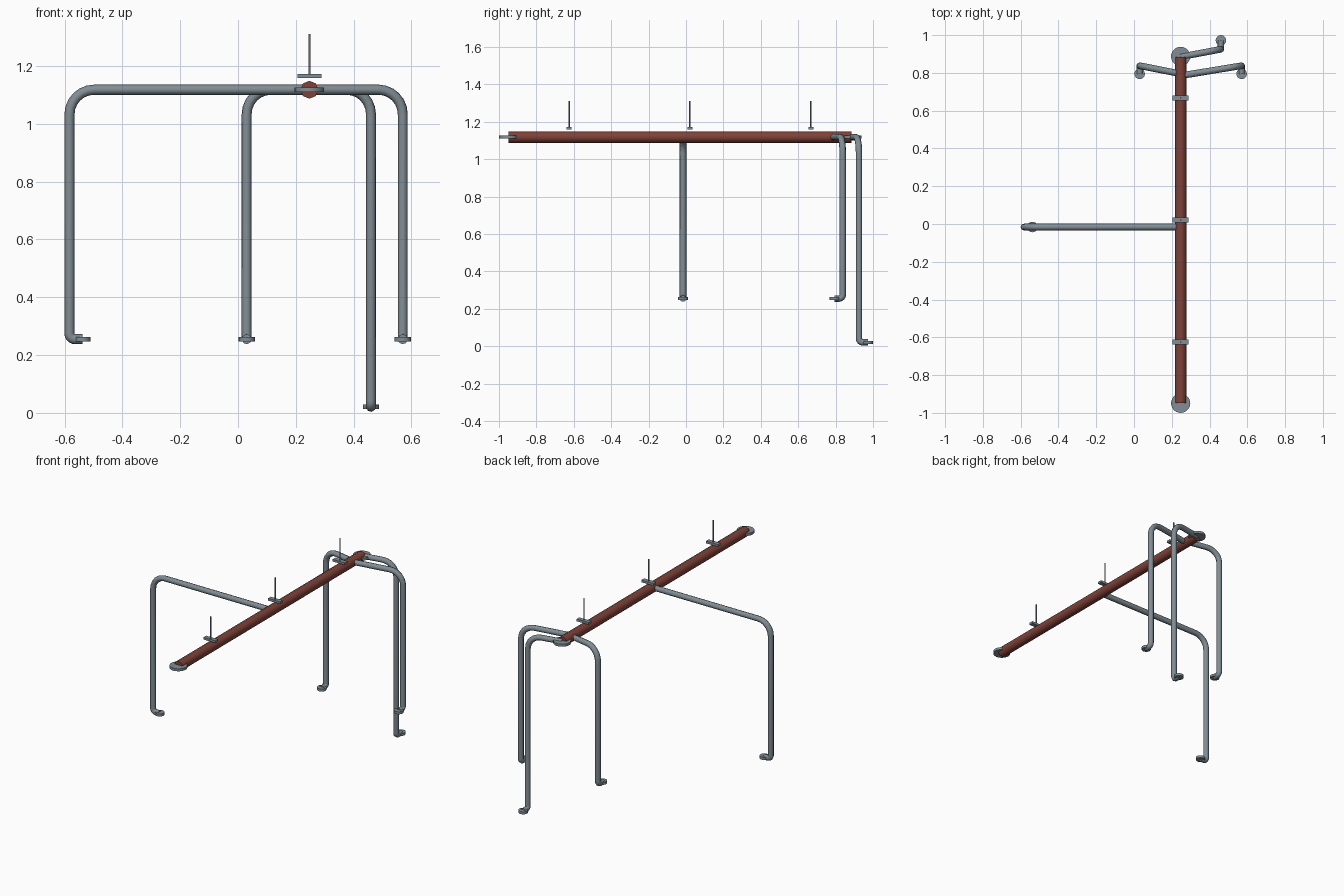
import bpy, math
from mathutils import Vector

if "Cube" in bpy.data.objects:
    bpy.data.objects.remove(bpy.data.objects["Cube"])


def material(name, rgb):
    m = bpy.data.materials.new(name)
    m.diffuse_color = (*rgb, 1)
    m.use_nodes = True
    m.node_tree.nodes["Principled BSDF"].inputs["Base Color"].default_value = m.diffuse_color
    return m


STEEL = material("grey steel", (0.22, 0.27, 0.30))
RUST = material("red brown paint", (0.21, 0.055, 0.04))
Z = 1.118      # height of the pipe centre lines
MAIN_X = 0.247


def finish(name, mat):
    ob = bpy.context.object
    ob.name = name
    ob.data.materials.append(mat)
    bpy.ops.object.shade_smooth_by_angle(angle=math.radians(50))
    return ob


def fillet(corners, radii, steps=6):
    """Replace each inner corner by an arc of the given radius."""
    pts = [Vector(c) for c in corners]
    out = [pts[0]]
    for i, r in enumerate(radii, 1):
        a = (pts[i - 1] - pts[i]).normalized()
        b = (pts[i + 1] - pts[i]).normalized()
        half = a.angle(b) / 2
        centre = pts[i] + (a + b).normalized() * (r / math.sin(half))
        t = r / math.tan(half)
        u, v = pts[i] + a * t - centre, pts[i] + b * t - centre
        for k in range(steps + 1):
            out.append(centre + u.normalized().slerp(v.normalized(), k / steps) * r)
    return out + [pts[-1]]


def pipe(name, pts, radius, mat):
    cu = bpy.data.curves.new(name, 'CURVE')
    cu.dimensions = '3D'
    cu.bevel_depth = radius
    cu.bevel_resolution = 2
    cu.use_fill_caps = True
    sp = cu.splines.new('POLY')
    sp.points.add(len(pts) - 1)
    for p, co in zip(sp.points, pts):
        p.co = (*co, 1)
    ob = bpy.data.objects.new(name, cu)
    bpy.context.collection.objects.link(ob)
    bpy.ops.object.select_all(action='DESELECT')
    ob.select_set(True)
    bpy.context.view_layer.objects.active = ob
    bpy.ops.object.convert(target='MESH')
    finish(name, mat)


def disc(name, loc, radius, depth, mat=STEEL, sides=16):
    bpy.ops.mesh.primitive_cylinder_add(vertices=sides, radius=radius, depth=depth, location=loc)
    finish(name, mat)


# Main pipe with a flat flange at each end
pipe("main_pipe", [Vector((MAIN_X, -0.948, Z)), Vector((MAIN_X, 0.885, Z))], 0.031, RUST)
for end, y in (("front", -0.949), ("back", 0.887)):
    disc("main_flange_" + end, (MAIN_X, y, Z), 0.051, 0.016, sides=24)

# Branch pipes: start on the main pipe, top corner, foot height, flange position
branches = {
    "side": ((MAIN_X, -0.016), (-0.583, -0.016), 0.255, (-0.538, -0.016)),
    "left": ((MAIN_X, 0.795), (0.03, 0.838), 0.255, (0.03, 0.795)),
    "right": ((MAIN_X, 0.785), (0.57, 0.838), 0.255, (0.57, 0.795)),
    "drain": ((MAIN_X, 0.885), (0.46, 0.925), 0.021, (0.46, 0.972)),
}
for name, (start, corner, foot, end) in branches.items():
    path = fillet([(*start, Z), (*corner, Z), (*corner, foot), (*end, foot)], (0.085, 0.02))
    pipe("branch_pipe_" + name, path, 0.0175, STEEL)
    disc("branch_flange_" + name, (*end, foot), 0.028, 0.016)

# Hangers: a small bracket plate and a thin rod above the main pipe
for i, y in enumerate((-0.625, 0.021, 0.668), 1):
    bpy.ops.mesh.primitive_cube_add(size=1, location=(MAIN_X, y, 1.165))
    bpy.context.object.scale = (0.084, 0.027, 0.014)
    bpy.ops.object.transform_apply(location=False, rotation=False, scale=True)
    finish(f"hanger_plate_{i}", STEEL)
    disc(f"hanger_rod_{i}", (MAIN_X, y, 1.24), 0.0038, 0.14, sides=8)
